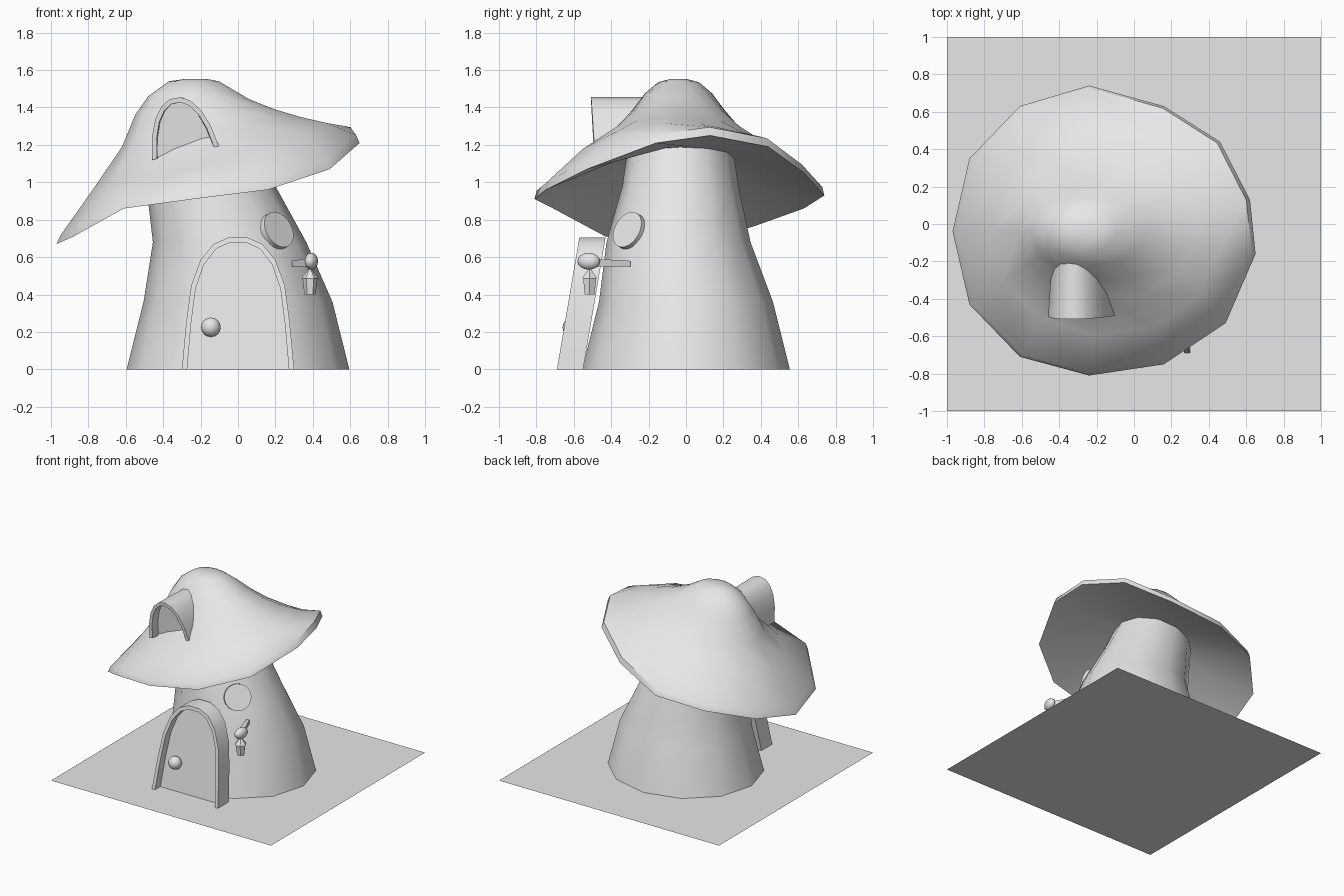
import bpy, bmesh, math
from mathutils import Vector, Matrix

cube = bpy.data.objects.get("Cube")
if cube:
    bpy.data.objects.remove(cube)

grey = bpy.data.materials.new("plain_grey")
grey.use_nodes = True
grey.diffuse_color = (0.8, 0.8, 0.8, 1)
grey.node_tree.nodes["Principled BSDF"].inputs["Base Color"].default_value = (0.8, 0.8, 0.8, 1)


def finish(name, bm, smooth=None):
    bmesh.ops.recalc_face_normals(bm, faces=bm.faces)
    mesh = bpy.data.meshes.new(name)
    bm.to_mesh(mesh)
    bm.free()
    mesh.materials.append(grey)
    obj = bpy.data.objects.new(name, mesh)
    bpy.context.collection.objects.link(obj)
    if smooth:
        bpy.ops.object.select_all(action='DESELECT')
        obj.select_set(True)
        bpy.context.view_layer.objects.active = obj
        bpy.ops.object.shade_smooth_by_angle(angle=math.radians(smooth))
    return obj


def loft(name, rings, smooth=None, cap_start=True, cap_end=True, loop=False):
    """Skin a list of closed point rings."""
    bm = bmesh.new()
    rows = [[bm.verts.new(p) for p in ring] for ring in rings]
    pairs = list(zip(rows, rows[1:])) + ([(rows[-1], rows[0])] if loop else [])
    for a, b in pairs:
        n = len(a)
        for i in range(n):
            j = (i + 1) % n
            bm.faces.new((a[i], a[j], b[j], b[i]))
    if cap_start:
        bm.faces.new(rows[0])
    if cap_end:
        bm.faces.new(rows[-1])
    return finish(name, bm, smooth)


def ellipse(cx, cy, z, rx, ry, sides=12):
    return [(cx + rx * math.cos(math.tau * i / sides),
             cy + ry * math.sin(math.tau * i / sides), z) for i in range(sides)]


# Ground sheet
bm = bmesh.new()
bmesh.ops.create_grid(bm, x_segments=1, y_segments=1, size=1)
finish("ground_sheet", bm)

# Leaning stem
loft("stem", [ellipse(0, 0, 0, .595, .555), ellipse(0, 0, .36, .505, .465),
              ellipse(-.045, -.04, .68, .41, .385), ellipse(-.145, -.03, .98, .345, .31),
              ellipse(-.215, -.03, 1.19, .31, .28)], smooth=40, cap_start=False)

# Mushroom roof: lower rim, then rings given as left x, left z, right x, right z, half depth, side z
rim = [(.62, .13, 1.25), (.46, .44, 1.19), (.16, .63, 1.05), (-.24, .74, .93),
       (-.61, .63, .86), (-.88, .35, .76), (-.97, -.04, .67), (-.88, -.43, .71),
       (-.61, -.71, .86), (-.24, -.81, .91), (.16, -.75, .96), (.49, -.53, 1.07),
       (.65, -.16, 1.21)]
angles = [math.atan2(y + .04, x + .16) for x, y, z in rim]


def roof_ring(xl, zl, xr, zr, ry, zm):
    out = []
    for a in angles:
        c, s = math.cos(a), math.sin(a)
        out.append(((xl + xr) / 2 + (xr - xl) / 2 * c, -.04 + ry * s,
                    zm + (zr - zl) / 2 * c + ((zl + zr) / 2 - zm) * c * c))
    return out


upper_rim = [(-.16 + (x + .16) * .975, -.04 + (y + .04) * .985, z + .045) for x, y, z in rim]
loft("mushroom_roof", [roof_ring(-.28, 1.553, -.17, 1.553, .04, 1.553),
                       roof_ring(-.37, 1.54, -.1, 1.54, .11, 1.535),
                       roof_ring(-.48, 1.46, .06, 1.445, .18, 1.475),
                       roof_ring(-.55, 1.36, .2, 1.39, .25, 1.385),
                       roof_ring(-.62, 1.19, .34, 1.35, .36, 1.265),
                       roof_ring(-.77, .97, .48, 1.32, .56, 1.10),
                       upper_rim, rim,
                       roof_ring(-.51, 1.05, .11, 1.19, .29, 1.13)], smooth=50)


# Arched frame with a recessed panel
def arch(name, half, thick, depth, recess, place):
    outer = half + [(-x, z) for x, z in reversed(half)]
    width, top = half[0][0], half[-1][1]
    inner = [(x * (1 - thick / width), z * (1 - thick / top)) for x, z in outer]
    sections = []
    for (ox, oz), (ix, iz) in zip(outer, inner):
        sections.append([place(ox, oz, 0), place(ix, iz, 0),
                         place(ix, iz, depth), place(ox, oz, depth)])
    loft(name + "_frame", sections, smooth=35)
    loft(name + "_panel", [[place(x, z, d) for x, z in inner] for d in (recess, depth)])


arch("door", [(.3, 0), (.277, .25), (.25, .45), (.2, .585), (.13, .67), (.05, .705)],
     .028, .14, .07, lambda x, z, d: (x, -.69 + z * .17 + d, z))

tilt = .19
arch("dormer", [(.183, 0), (.16, .12), (.125, .21), (.08, .27), (.03, .3)], .027, .3, .07,
     lambda x, z, d: (-.28 + (x * math.cos(tilt) - z * math.sin(tilt)) * (1 - d * .4),
                      -.49 - z * .06 + d,
                      1.155 + x * math.sin(tilt) + z * math.cos(tilt)))


# Rounded knobs
def ball(name, centre, size, turn=0):
    bm = bmesh.new()
    bmesh.ops.create_uvsphere(bm, u_segments=12, v_segments=8, radius=1)
    m = Matrix.Translation(centre) @ Matrix.Rotation(turn, 4, 'Z') @ Matrix.Diagonal((*size, 1))
    bmesh.ops.transform(bm, matrix=m, verts=bm.verts)
    finish(name, bm, 60)


ball("door_knob", (-.145, -.61, .225), (.052, .05, .052))

# Round side window
bm = bmesh.new()
bmesh.ops.create_cone(bm, cap_ends=True, segments=24, radius1=.102, radius2=.102, depth=.05)
facing = Vector((.64, -.66, .38)).to_track_quat('Z', 'Y').to_matrix().to_4x4()
bmesh.ops.transform(bm, matrix=Matrix.Translation((.203, -.298, .738)) @ facing, verts=bm.verts)
finish("round_window", bm, 40)

# Lantern bracket reaching out from the stem
root, tip = Vector((.30, -.30, .565)), Vector((.385, -.52, .57))
side = Vector((.93, .36, 0))


def square(centre, w, h):
    return [centre + side * (w * a) + Vector((0, 0, h * b))
            for a, b in ((-1, -1), (1, -1), (1, 1), (-1, 1))]


loft("lantern_bracket", [square(root, .012, .015), square(tip, .022, .022)])
ball("bracket_knob", (.392, -.52, .578), (.035, .062, .045), -.2)

# Hanging lantern
loft("lantern", [ellipse(.385, -.515, z, r, r, 6) for z, r in
                 ((.40, .03), (.485, .04), (.485, .047), (.53, .012), (.565, .008))])
